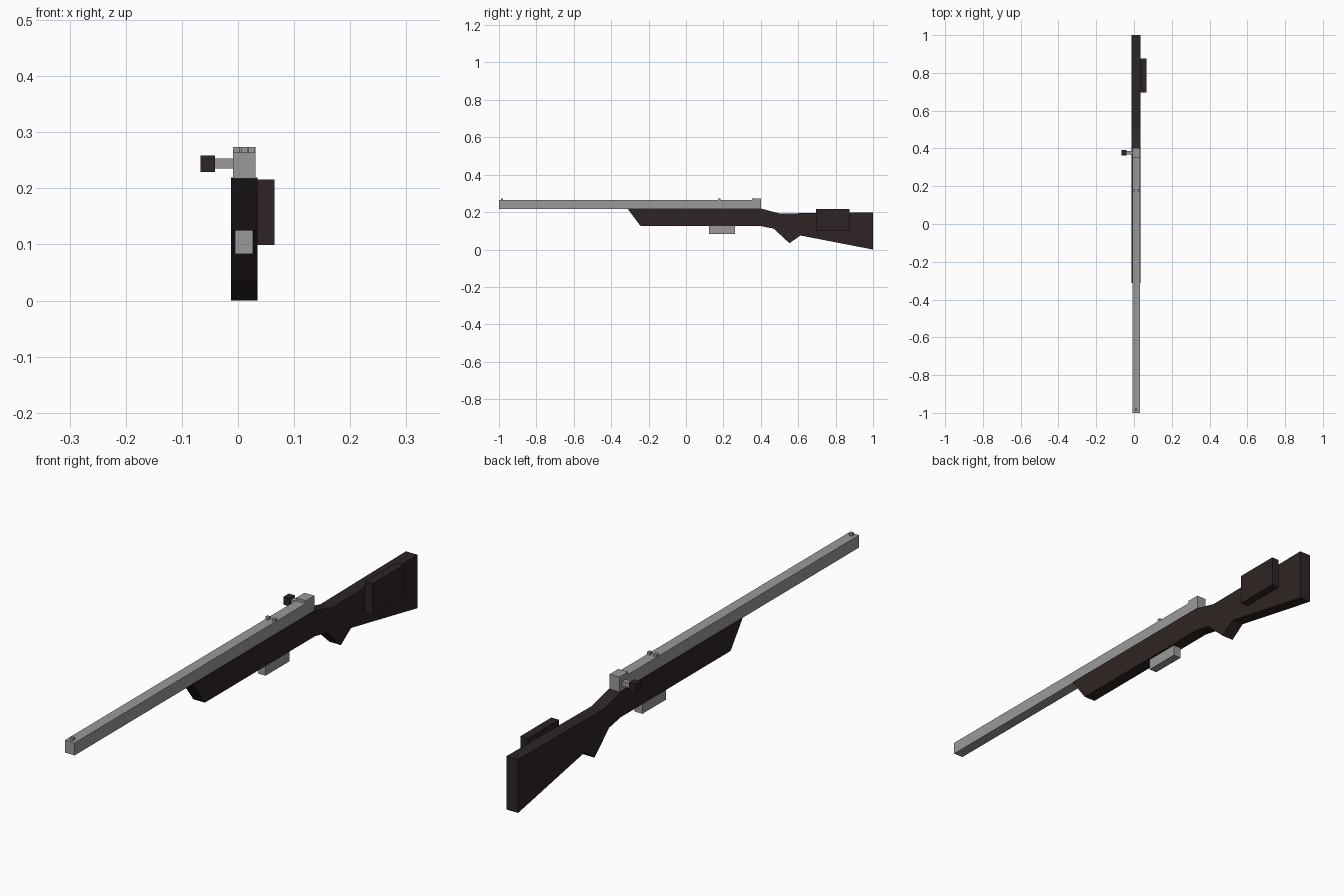
import bpy

if "Cube" in bpy.data.objects:
    bpy.data.objects.remove(bpy.data.objects["Cube"])

CX = 0.011  # centre plane of the stock and barrel


def material(name, rgb):
    m = bpy.data.materials.new(name)
    m.diffuse_color = (*rgb, 1.0)
    m.use_nodes = True
    m.node_tree.nodes["Principled BSDF"].inputs["Base Color"].default_value = m.diffuse_color
    return m


STEEL = material("grey steel", (0.32, 0.32, 0.32))
WOOD = material("dark wood", (0.028, 0.018, 0.018))


def add_mesh(name, verts, faces, mat):
    me = bpy.data.meshes.new(name)
    me.from_pydata(verts, [], faces)
    me.materials.append(mat)
    ob = bpy.data.objects.new(name, me)
    bpy.context.collection.objects.link(ob)
    return ob


def prism(name, profile, x0, x1, mat):
    """Extrude a (y, z) profile, listed counter-clockwise seen from +x."""
    n = len(profile)
    verts = [(x, y, z) for x in (x0, x1) for y, z in profile]
    faces = [tuple(reversed(range(n))), tuple(range(n, 2 * n))]
    faces += [(i, (i + 1) % n, n + (i + 1) % n, n + i) for i in range(n)]
    return add_mesh(name, verts, faces, mat)


def box(name, x, y, z, mat):
    profile = [(y[0], z[0]), (y[1], z[0]), (y[1], z[1]), (y[0], z[1])]
    return prism(name, profile, x[0], x[1], mat)


# Wooden stock: fore-end, grip and butt in one side profile
prism("stock", [(-0.313, 0.219), (-0.243, 0.125), (0.40, 0.125),
                (0.468, 0.112), (0.553, 0.034), (0.612, 0.075),
                (1.0, 0.0), (1.0, 0.198), (0.50, 0.193), (0.40, 0.219)],
      CX - 0.0235, CX + 0.0235, WOOD)

# Barrel and raised receiver block
box("barrel", (CX - 0.02, CX + 0.02), (-1.0, 0.36), (0.218, 0.264), STEEL)
box("receiver", (CX - 0.02, CX + 0.02), (0.352, 0.402), (0.218, 0.274), STEEL)

# Sights
box("front_sight", (CX - 0.006, CX + 0.006), (-0.99, -0.978), (0.263, 0.274), STEEL)
for side, name in ((-1, "rear_sight_left"), (1, "rear_sight_right")):
    c = CX + side * 0.0135
    box(name, (c - 0.006, c + 0.006), (0.172, 0.184), (0.263, 0.274), STEEL)

# Bolt handle and knob
box("bolt_handle", (-0.042, -0.008), (0.369, 0.387), (0.235, 0.253), STEEL)
box("bolt_knob", (-0.067, -0.041), (0.363, 0.393), (0.229, 0.259), WOOD)

# Magazine under the stock
box("magazine", (CX - 0.016, CX + 0.016), (0.123, 0.262), (0.083, 0.127), STEEL)

# Cheek pad on the side of the butt
box("cheek_pad", (0.034, 0.065), (0.695, 0.875), (0.099, 0.216), WOOD)
